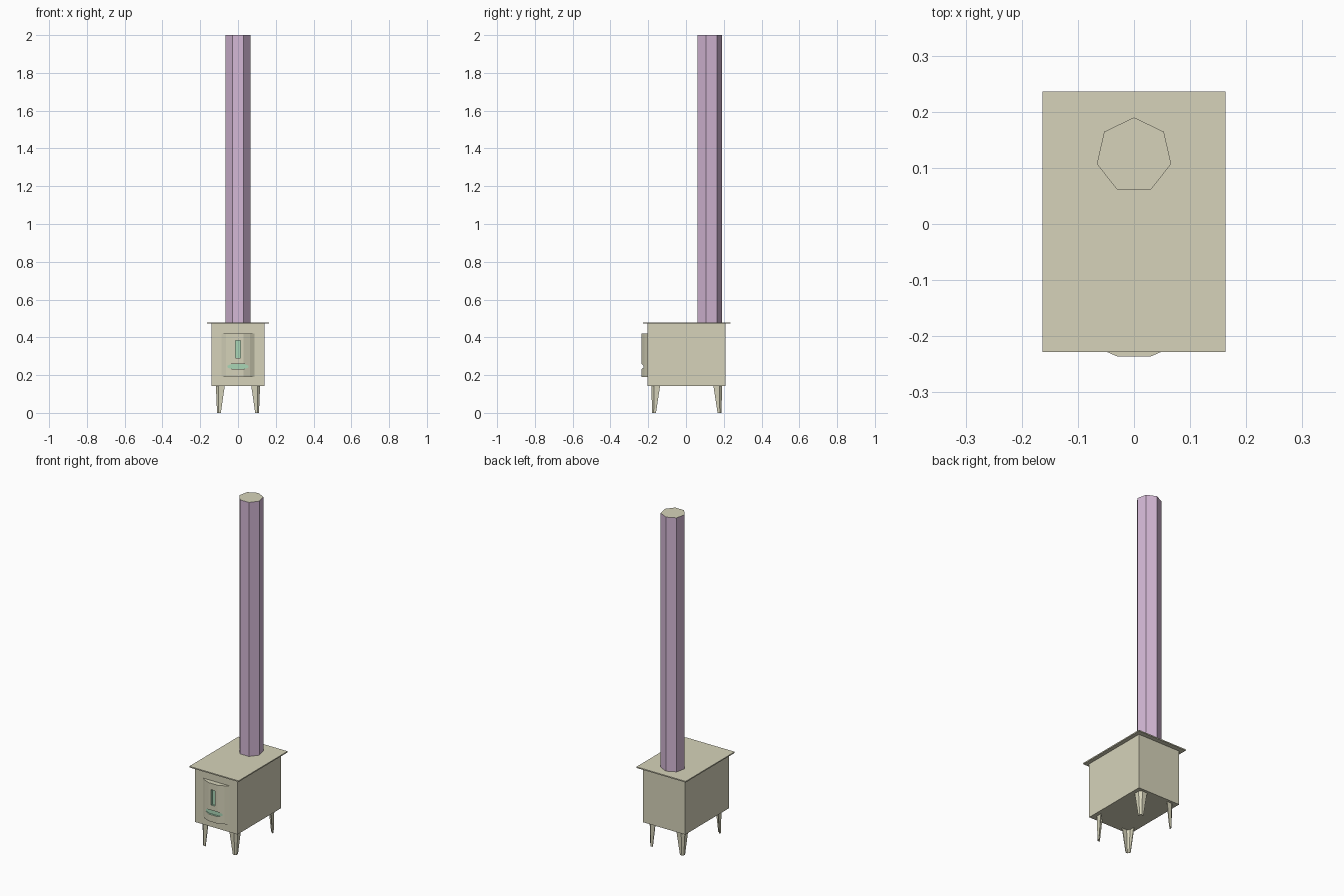
import bpy, bmesh
from math import sin, cos, tau

if "Cube" in bpy.data.objects:
    bpy.data.objects.remove(bpy.data.objects["Cube"])


def material(name, rgb):
    m = bpy.data.materials.new(name)
    m.diffuse_color = (*rgb, 1)
    m.use_nodes = True
    m.node_tree.nodes["Principled BSDF"].inputs["Base Color"].default_value = m.diffuse_color
    return m


CREAM = material("cream", (0.67, 0.65, 0.49))
LILAC = material("lilac", (0.66, 0.48, 0.67))
GREEN = material("green", (0.40, 0.67, 0.47))


def loft(name, bottom, top, *mats):
    """Closed solid between two matching rings of 3D points."""
    bm = bmesh.new()
    a = [bm.verts.new(p) for p in bottom]
    b = [bm.verts.new(p) for p in top]
    n = len(a)
    bm.faces.new(a[::-1])
    bm.faces.new(b)
    for i in range(n):
        j = (i + 1) % n
        bm.faces.new((a[i], a[j], b[j], b[i]))
    bmesh.ops.recalc_face_normals(bm, faces=bm.faces)
    me = bpy.data.meshes.new(name)
    bm.to_mesh(me)
    bm.free()
    for m in mats:
        me.materials.append(m)
    ob = bpy.data.objects.new(name, me)
    bpy.context.collection.objects.link(ob)
    return ob


def prism(name, outline, z0, z1, *mats):
    return loft(name, [(x, y, z0) for x, y in outline],
                [(x, y, z1) for x, y in outline], *mats)


def rect(x0, x1, y0, y1):
    return [(x0, y0), (x1, y0), (x1, y1), (x0, y1)]


# Firebox and overhanging top plate
CY = 0.004
prism("firebox", rect(-0.14, 0.14, -0.205, 0.208), 0.143, 0.472, CREAM)
prism("top_plate", rect(-0.163, 0.163, -0.228, 0.236), 0.472, 0.479, CREAM)

# Seven-sided flue pipe with cream end caps
ring = [(-0.068 * sin(i * tau / 7), 0.122 + 0.068 * cos(i * tau / 7)) for i in range(7)]
pipe = prism("flue_pipe", ring, 0.478, 2.0, LILAC, CREAM)
for f in pipe.data.polygons:
    f.material_index = int(abs(f.normal.z) > 0.5)

# Bowed door
half = [(0.03, -0.236), (0.064, -0.221), (0.088, -0.205)]
bow = [(-x, y) for x, y in half[::-1]] + half
door = prism("door", bow, 0.19, 0.42, CREAM)

# Recessed window and air vent cut into the door
window = rect(-0.013, 0.013, 0.290, 0.382)
vent = [(-0.062, 0.242), (-0.03, 0.232), (0.03, 0.232),
        (0.062, 0.242), (0.062, 0.248), (0.03, 0.26), (-0.03, 0.26), (-0.062, 0.248)]
for name, shape in (("window_cutter", window), ("vent_cutter", vent)):
    cutter = loft(name, [(x, -0.3, z) for x, z in shape],
                  [(x, -0.225, z) for x, z in shape], GREEN)
    cutter.hide_render = True
    mod = door.modifiers.new(name, 'BOOLEAN')
    mod.object = cutter
    mod.operation = 'DIFFERENCE'
    mod.solver = 'EXACT'
    mod.material_mode = 'TRANSFER'
    bpy.context.view_layer.objects.active = door
    bpy.ops.object.modifier_apply(modifier=name)
    bpy.data.objects.remove(cutter)


# Tapered angle-section legs with a chamfered outer corner
def leg_ring(cx, cy, sx, sy, w, c, t, z):
    """Corner (cx, cy) of an L section of width w, chamfer c, thickness t."""
    k = t * 0.6
    pts = [(w, 0), (c, 0), (0, c), (0, w), (t, w), (t, c + k), (c + k, t), (w, t)]
    return [(sx * (cx - x), CY + sy * (cy - y), z) for x, y in pts]


for sx, side in ((-1, "left"), (1, "right")):
    for sy, end in ((-1, "front"), (1, "back")):
        loft(f"{end}_{side}_leg",
             leg_ring(0.111, 0.183, sx, sy, 0.020, 0.008, 0.004, 0.0),
             leg_ring(0.117, 0.188, sx, sy, 0.047, 0.015, 0.005, 0.144), CREAM)
